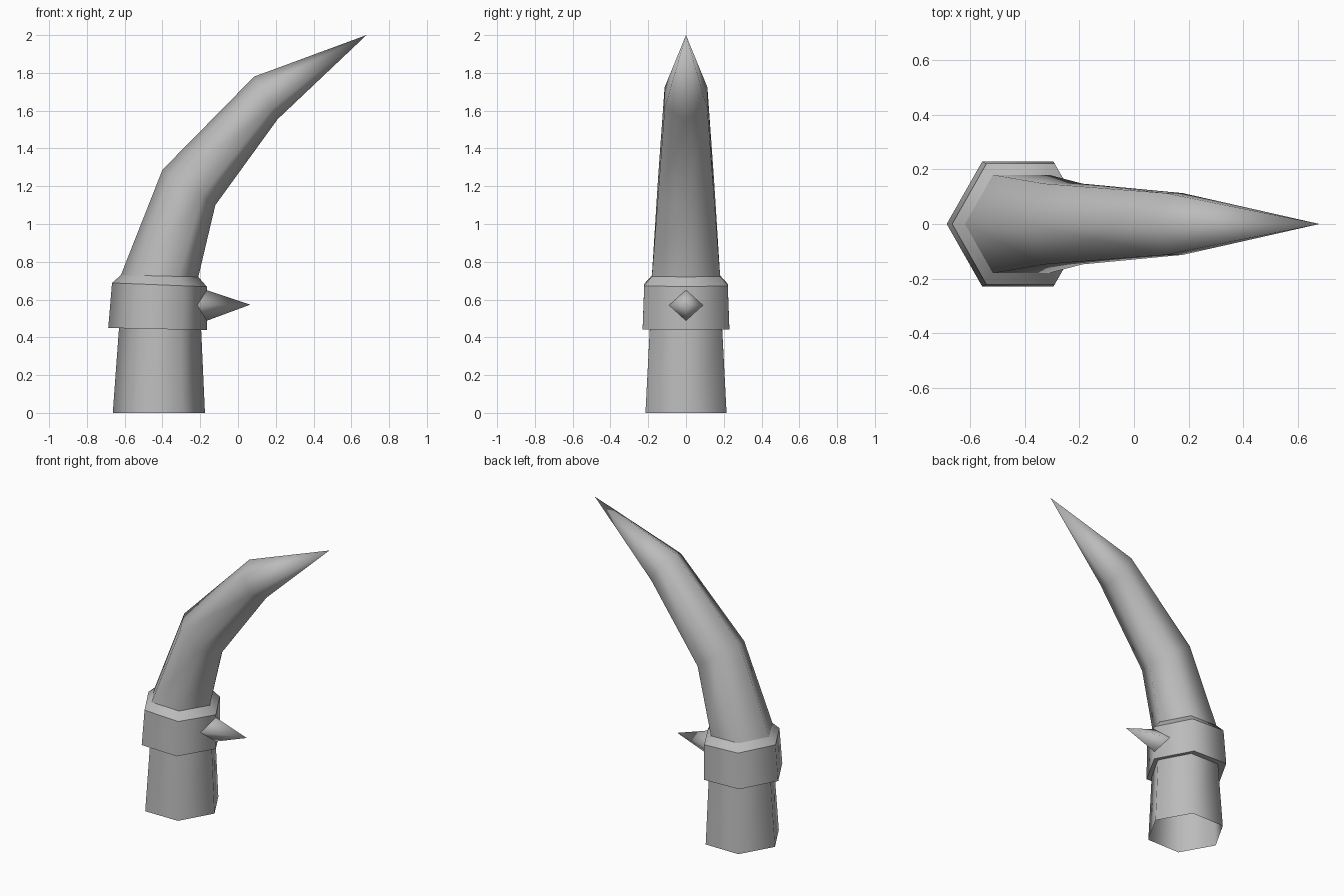
import bpy
import bmesh
from math import cos, sin, tau
from mathutils import Vector

cube = bpy.data.objects.get("Cube")
if cube:
    bpy.data.objects.remove(cube, do_unlink=True)

SIDES = 6
DEPTH = 0.88 / 0.866  # slight stretch along y

grey = bpy.data.materials.new("horn_grey")
grey.use_nodes = True
colour = (0.5, 0.5, 0.5, 1)
grey.diffuse_color = colour
grey.node_tree.nodes["Principled BSDF"].inputs["Base Color"].default_value = colour


def finish(name, bm):
    for face in bm.faces:
        face.smooth = True
    mesh = bpy.data.meshes.new(name)
    bm.to_mesh(mesh)
    bm.free()
    mesh.materials.append(grey)
    obj = bpy.data.objects.new(name, mesh)
    bpy.context.collection.objects.link(obj)


def fan(bm, ring, tip):
    point = bm.verts.new(tip)
    for a, b in zip(ring, ring[1:] + ring[:1]):
        bm.faces.new((a, b, point))


def loft(name, sections, tip=None, sharp=False):
    """Join hexagonal sections, each given by its outer and inner bend points (x, z)."""
    bm = bmesh.new()
    rings = []
    for (xl, zl), (xr, zr) in sections:
        left, right = Vector((xl, 0, zl)), Vector((xr, 0, zr))
        centre, axis = (left + right) / 2, (right - left) / 2
        side = Vector((0, axis.length * DEPTH, 0))
        rings.append([bm.verts.new(centre + axis * cos(tau * k / SIDES) + side * sin(tau * k / SIDES))
                      for k in range(SIDES)])
    for low, high in zip(rings, rings[1:]):
        for k in range(SIDES):
            n = (k + 1) % SIDES
            bm.faces.new((low[k], low[n], high[n], high[k]))
    if tip:
        fan(bm, rings[-1], tip)
    if sharp:
        for ring in rings:
            for k in range(SIDES):
                bm.edges.get((ring[k], ring[(k + 1) % SIDES])).smooth = False
    finish(name, bm)


neck = ((-0.63, 0.45), (-0.195, 0.44))
rim = ((-0.62, 0.73), (-0.21, 0.72))

# Open lower stump
loft("horn_base", [((-0.663, 0), (-0.175, 0)), neck])

# Collar with flat underside and bevelled top
loft("collar", [neck, ((-0.687, 0.45), (-0.165, 0.438)),
                ((-0.667, 0.688), (-0.165, 0.668)), rim], sharp=True)

# Curved horn tapering to a point
loft("horn", [rim, ((-0.40, 1.287), (-0.12, 1.10)), ((0.085, 1.78), (0.21, 1.555))],
     tip=(0.68, 0, 2.0))

# Four-sided spike, seated over the collar's ridge
bm = bmesh.new()
seat = [bm.verts.new(p) for p in ((-0.217, 0.09, 0.57), (-0.165, 0, 0.65),
                                  (-0.217, -0.09, 0.57), (-0.165, 0, 0.488))]
fan(bm, seat, (0.065, 0, 0.573))
finish("spike", bm)
